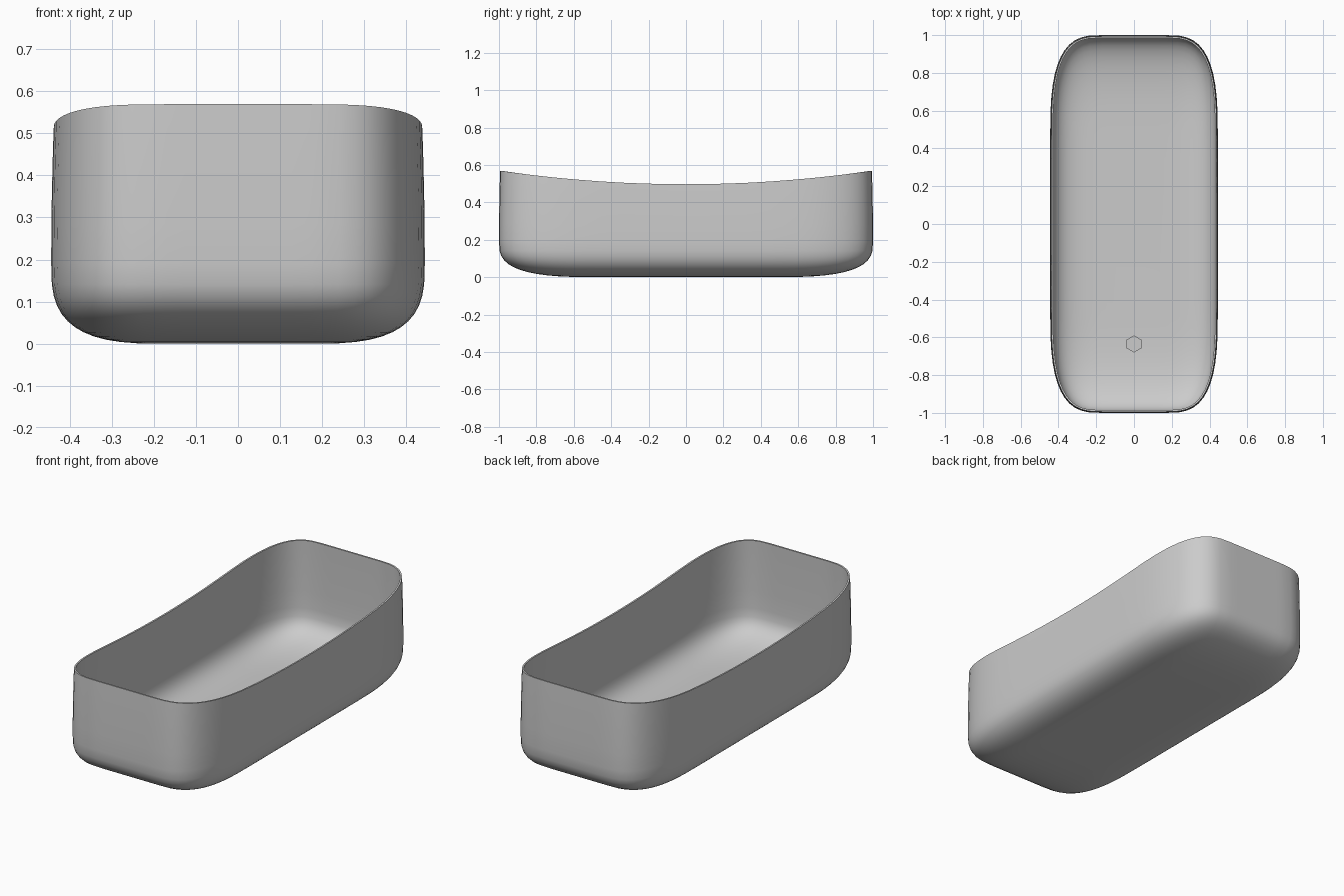
import bpy, bmesh, math

if "Cube" in bpy.data.objects:
    bpy.data.objects.remove(bpy.data.objects["Cube"])

HX, HY = 0.444, 1.0        # half width and half length
CX, CY = 0.17, 0.45        # flat core of the plan outline
RZ = 0.19                  # height of the rounded bottom edge
EXP = 2 / 3                # superellipse rounding
N = 12                     # steps per corner


def power(v):
    return math.copysign(abs(v) ** EXP, v) if abs(v) > 1e-9 else 0.0


def outline(h, inset=0.0):
    """Rounded rectangle; h = how far it swells out from the flat core."""
    pts = []
    corners = ((1, 1), (-1, 1), (-1, -1), (1, -1))
    for k, (sx, sy) in enumerate(corners):
        for i in range(N + 1):
            a = (k + i / N) * math.pi / 2
            pts.append((sx * CX + (HX - inset - CX) * h * power(math.cos(a)),
                        sy * CY + (HY - inset - CY) * h * power(math.sin(a))))
        # extra points along the straight run to the next corner
        x, y = pts[-1]
        ex, ey = (x, -y) if corners[(k + 1) % 4][0] == sx else (-x, y)
        for j in range(1, 8):
            pts.append((x + (ex - x) * j / 8, y + (ey - y) * j / 8))
    return pts


# Tub shell: rounded bottom, upright walls and a rim that dips in the middle
bm = bmesh.new()
rings = []
for i in range(N + 1):
    a = i / N * math.pi / 2
    z = RZ * (1 - power(math.cos(a)))
    rings.append([bm.verts.new((x, y, z)) for x, y in outline(power(math.sin(a)))])
for f in (0.25, 0.5, 0.75, 0.9, 1.0):
    rings.append([bm.verts.new((x, y, RZ + (0.497 + 0.073 * y * y - RZ) * f))
                  for x, y in outline(1.0, 0.006 * f * f)])
count = len(rings[0])
bm.faces.new(rings[0][::-1])
for lo, hi in zip(rings, rings[1:]):
    for i in range(count):
        j = (i + 1) % count
        bm.faces.new((lo[i], lo[j], hi[j], hi[i]))
bmesh.ops.remove_doubles(bm, verts=bm.verts, dist=1e-4)
mesh = bpy.data.meshes.new("tub")
bm.to_mesh(mesh)
bm.free()
tub = bpy.data.objects.new("tub", mesh)
bpy.context.collection.objects.link(tub)
bpy.context.view_layer.objects.active = tub
tub.select_set(True)
wall = tub.modifiers.new("wall", 'SOLIDIFY')
wall.thickness = 0.009
wall.offset = -1
bpy.ops.object.modifier_apply(modifier="wall")
bpy.ops.object.shade_smooth_by_angle(angle=math.radians(50))

# Six-sided drain cover on the floor
bpy.ops.mesh.primitive_cylinder_add(vertices=6, radius=0.045, depth=0.016,
                                    location=(0, -0.635, 0.014))
bpy.context.object.name = "drain"
